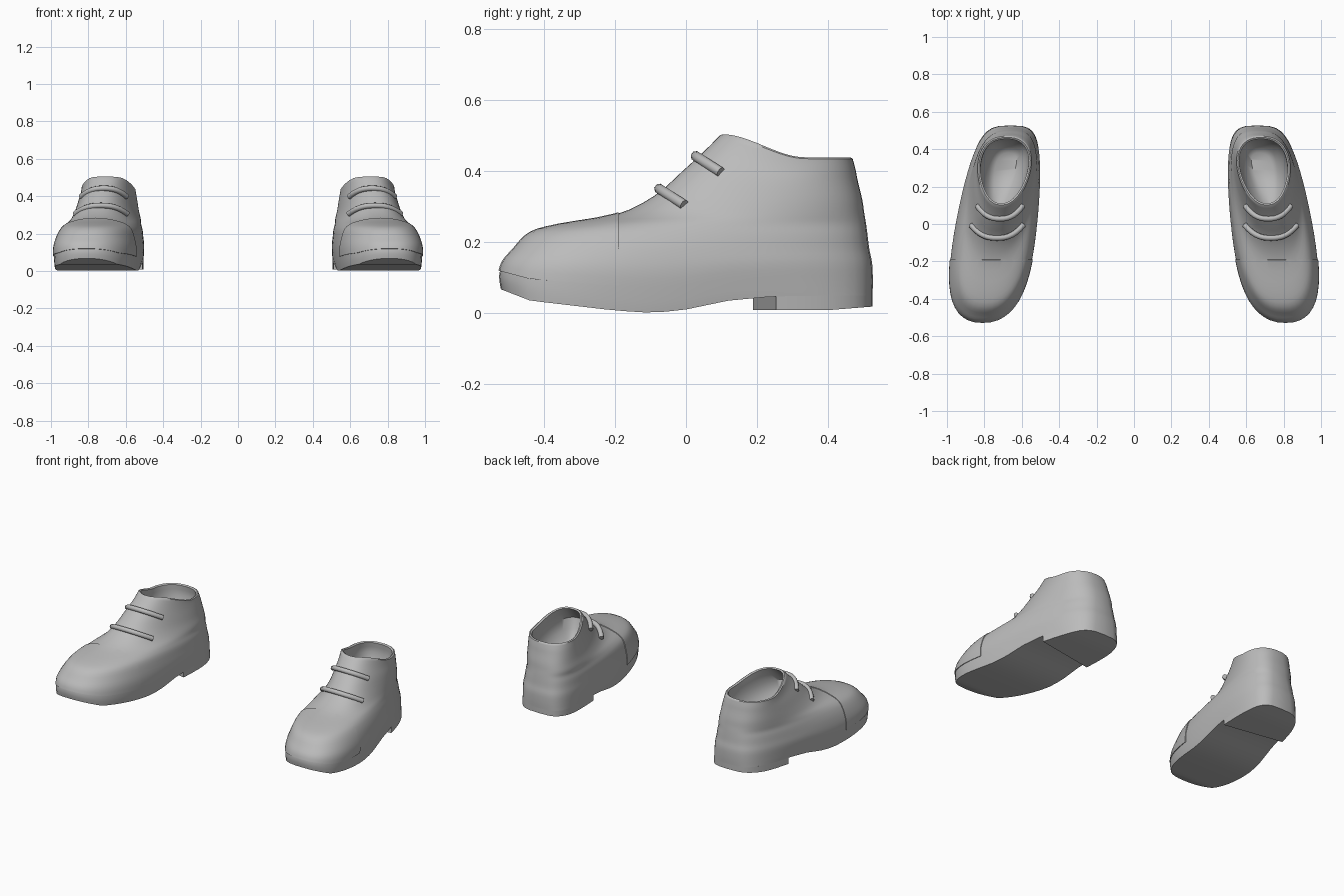
import bpy, bmesh, math
from mathutils import Vector

cube = bpy.data.objects.get("Cube")
if cube:
    bpy.data.objects.remove(cube)

leather = bpy.data.materials.new("grey_leather")
GREY = (0.5, 0.5, 0.5, 1)
leather.diffuse_color = GREY
leather.use_nodes = True
leather.node_tree.nodes["Principled BSDF"].inputs["Base Color"].default_value = GREY

SEGMENTS = 56

# Outline rows from sole to collar: front y, front z, back y, back z,
# front centre x, back centre x, front half width, back half width, sole curve share
ROWS = [
    (-.522, 0, .526, 0, .81, .66, .275, .232, 1),
    (-.527, .05, .527, .05, .81, .66, .278, .232, .8),
    (-.515, .12, .525, .12, .81, .66, .275, .232, .4),
    (-.485, .18, .517, .18, .805, .66, .255, .227, 0),
    (-.44, .225, .512, .22, .795, .66, .23, .222, 0),
    (-.36, .248, .508, .25, .785, .66, .205, .212, 0),
    (-.2, .277, .503, .28, .765, .66, .175, .207, 0),
    (-.09, .33, .497, .32, .75, .665, .152, .197, 0),
    (-.01, .4, .485, .37, .735, .67, .132, .187, 0),
    (.05, .455, .478, .405, .72, .675, .12, .177, 0),
    (.095, .5, .47, .435, .71, .68, .118, .165, 0),
]
# Sole underside height along the shoe
SOLE = [(-.53, .07), (-.44, .035), (-.2, .007), (-.09, 0),
        (0, .01), (.12, .035), (.25, .047), (.54, .05)]


def lerp(a, b, t):
    return a + (b - a) * t


def sole_height(y):
    for (y0, z0), (y1, z1) in zip(SOLE, SOLE[1:]):
        if y <= y1:
            return lerp(z0, z1, (y - y0) / (y1 - y0))
    return SOLE[-1][1]


def row_at(k):
    """Smoothly interpolated outline row."""
    i = min(int(k), len(ROWS) - 2)
    t = k - i
    a, b, c, d = (ROWS[max(0, min(len(ROWS) - 1, j))] for j in range(i - 1, i + 3))
    return [q + t / 2 * (r - p + t * (2 * p - 5 * q + 4 * r - s + t * (3 * (q - r) + s - p)))
            for p, q, r, s in zip(a, b, c, d)]


def ring(k, inset=0.0, drop=0.0):
    """Closed outline, starting at the toe and running round the outer side."""
    yf, zf, yb, zb, cf, cb, wf, wb, share = row_at(k)
    height = k / (len(ROWS) - 1)
    points = []
    for i in range(SEGMENTS):
        a = math.tau * i / SEGMENTS
        s = (1 - math.cos(a)) / 2
        y = lerp(yf + inset, yb - inset, s)
        width = lerp(wf, wb, s) - inset - .18 * (1 - height) * s * (1 - s)
        power = lerp(lerp(.85, .57, s), .85, height)
        side = math.copysign(abs(math.sin(a)) ** power, math.sin(a))
        t = min(1, s / .65)
        z = lerp(zf, zb, t * t * (3 - 2 * t)) + share * sole_height(y) - drop
        points.append(Vector((lerp(cf, cb, s) + side * width, y, z)))
    return points


def cap(bm, loop, flip):
    """Close a ring with strips running across the shoe."""
    n = len(loop)
    for i in range(n // 2):
        strip = [loop[i], loop[i + 1], loop[n - i - 1], loop[-i]]
        strip = list(dict.fromkeys(strip))
        bm.faces.new(strip[::-1] if flip else strip)


def loft(bm, rings):
    loops = [[bm.verts.new(p) for p in r] for r in rings]
    for low, high in zip(loops, loops[1:]):
        for i in range(SEGMENTS):
            j = (i + 1) % SEGMENTS
            bm.faces.new((low[i], low[j], high[j], high[i]))
    return loops


def select_only(obj):
    bpy.ops.object.select_all(action="DESELECT")
    obj.select_set(True)
    bpy.context.view_layer.objects.active = obj


def finish(obj):
    """Material, shading and mirrored partner."""
    obj.data.materials.append(leather)
    if obj.type == "MESH":
        select_only(obj)
        bpy.ops.object.shade_smooth_by_angle(angle=math.radians(45))
    mirror = obj.modifiers.new("other_shoe", "MIRROR")
    mirror.use_axis = (True, False, False)


def mesh_object(name, bm):
    mesh = bpy.data.meshes.new(name)
    bm.to_mesh(mesh)
    bm.free()
    obj = bpy.data.objects.new(name, mesh)
    bpy.context.collection.objects.link(obj)
    return obj


# Upper with sole, rolled collar, and a lining that rounds into the insole
top = len(ROWS) - 1
outer = [ring(k / 3) for k in range(3 * top + 1)]
lining = [ring(top, .007, -.004), ring(top, .016, .002), ring(top - 1, .021),
          ring(top - 2, .026), ring(top - 2, .045, .06), ring(top - 2, .075, .11),
          ring(top - 2, .105, .135)]
bm = bmesh.new()
loops = loft(bm, outer + lining)
cap(bm, loops[0], True)
cap(bm, loops[-1], False)
finish(mesh_object("shoe_upper", bm))

# Thin raised toe cap
bm = bmesh.new()
loft(bm, outer[4:3 * top - 6])
bmesh.ops.bisect_plane(bm, geom=bm.verts[:] + bm.edges[:] + bm.faces[:],
                       plane_co=(.77, -.19, .2), plane_no=(0, 1, 0), clear_outer=True)
toe = mesh_object("toe_cap", bm)
shell = toe.modifiers.new("thickness", "SOLIDIFY")
shell.thickness = .004
shell.offset = 1
select_only(toe)
bpy.ops.object.modifier_apply(modifier=shell.name)
finish(toe)

# Heel block with a slanted front face
bm = bmesh.new()
bottom = [Vector((p.x, p.y, .008 + max(0, p.y - .4) * .08)) for p in ring(0)]
upper = [Vector((p.x, p.y, .05)) for p in ring(0)]
loops = loft(bm, [bottom, upper])
cap(bm, loops[0], True)
cap(bm, loops[-1], False)
bmesh.ops.bisect_plane(bm, geom=bm.verts[:] + bm.edges[:] + bm.faces[:],
                       plane_co=(.69, .22, 0), plane_no=(.17, -1, 0), clear_outer=True)
bmesh.ops.holes_fill(bm, edges=[e for e in bm.edges if e.is_boundary])
bmesh.ops.recalc_face_normals(bm, faces=bm.faces[:])
finish(mesh_object("heel", bm))


# Lace bars arched over the instep
def lace(name, centre, half, y, z):
    curve = bpy.data.curves.new(name, "CURVE")
    curve.dimensions = "3D"
    curve.bevel_depth = .015
    curve.bevel_resolution = 2
    curve.use_fill_caps = True
    spline = curve.splines.new("POLY")
    steps = 14
    spline.points.add(steps)
    for i, point in enumerate(spline.points):
        u = 2 * i / steps - 1
        bend = abs(u) ** 2.5
        point.co = (centre + u * half, y + .07 * bend, z - .045 * bend, 1)
    obj = bpy.data.objects.new(name, curve)
    bpy.context.collection.objects.link(obj)
    finish(obj)


lace("lower_lace", .732, .14, -.075, .35)
lace("upper_lace", .717, .122, .028, .442)
